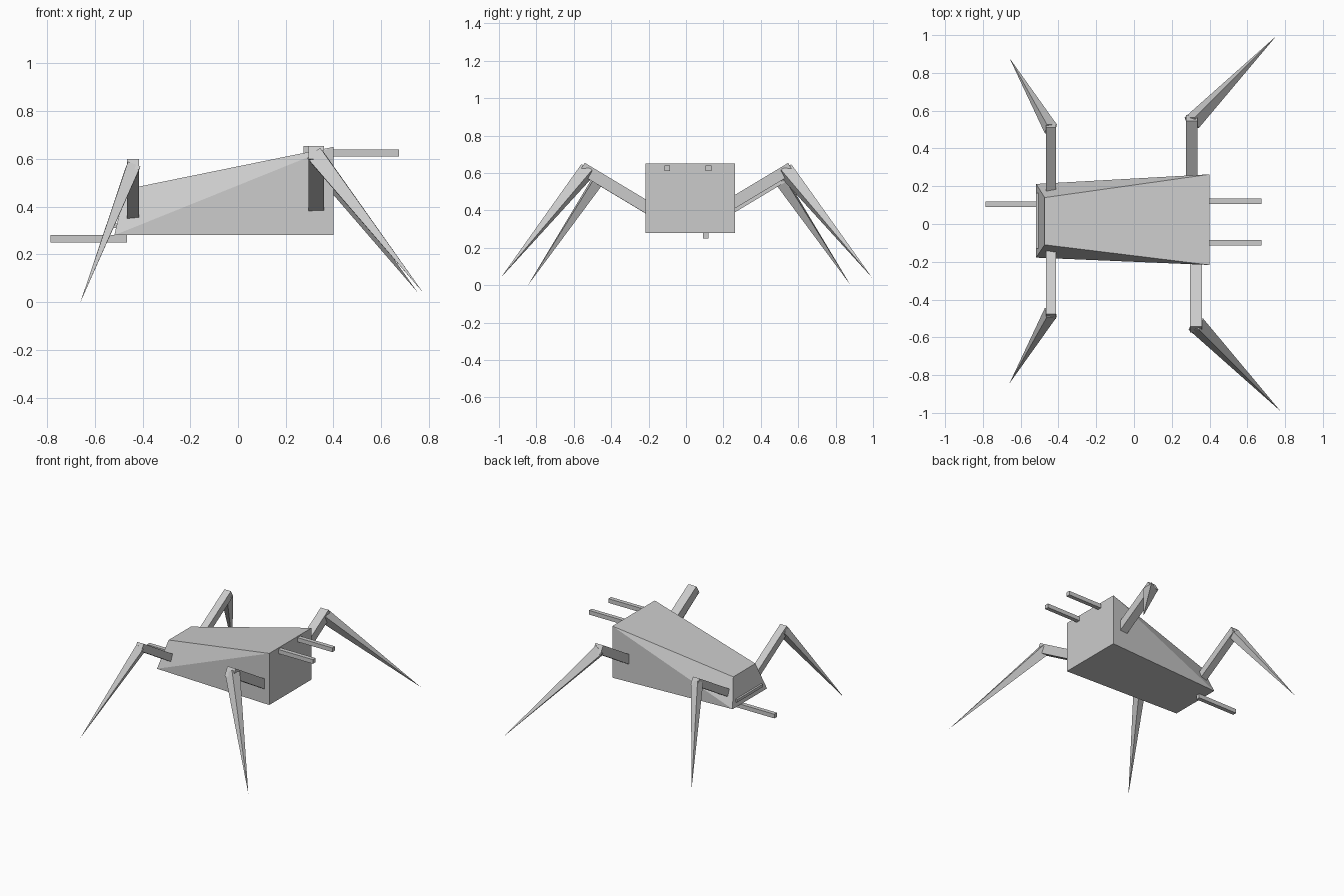
import bpy
import bmesh
from mathutils import Vector

cube = bpy.data.objects.get("Cube")
if cube:
    bpy.data.objects.remove(cube, do_unlink=True)

grey = bpy.data.materials.new("plain_grey")
grey.use_nodes = True
colour = (0.6, 0.6, 0.6, 1)
grey.diffuse_color = colour
grey.node_tree.nodes["Principled BSDF"].inputs["Base Color"].default_value = colour


def hull(name, points):
    """Convex part from its corner points."""
    bm = bmesh.new()
    for p in points:
        bm.verts.new(p)
    bmesh.ops.convex_hull(bm, input=bm.verts)
    bmesh.ops.dissolve_limit(bm, angle_limit=0.01, verts=bm.verts, edges=bm.edges)
    bmesh.ops.recalc_face_normals(bm, faces=bm.faces)
    mesh = bpy.data.meshes.new(name)
    bm.to_mesh(mesh)
    bm.free()
    mesh.materials.append(grey)
    obj = bpy.data.objects.new(name, mesh)
    bpy.context.collection.objects.link(obj)
    return obj


def box(name, xs, ys, zs):
    return hull(name, [(x, y, z) for x in xs for y in ys for z in zs])


def square(centre, a, b, half):
    return [centre + a * i * half + b * j * half for i in (-1, 1) for j in (-1, 1)]


# Tapered body with a sloping roof and a leaning narrow end
hull("body", [(x, y, z) for x, ys, z in (
    (-0.518, (-0.178, 0.212), 0.28), (-0.473, (-0.11, 0.14), 0.472),
    (0.40, (-0.217, 0.263), 0.28), (0.40, (-0.217, 0.263), 0.65)) for y in ys])

# Slim bar across the narrow end
box("end_bar", (-0.52, -0.49), (-0.13, 0.165), (0.31, 0.33))

# Two rods at the wide end, one beneath the narrow end
for side, y in (("left", 0.12), ("right", -0.10)):
    box("upper_rod_" + side, (0.36, 0.675), (y - 0.015, y + 0.015), (0.61, 0.64))
box("lower_rod", (-0.785, -0.465), (0.09, 0.12), (0.25, 0.28))


def leg(name, x, side, end_y, end_z, half, root_y, tip):
    """Square arm rising outward, then a spike down to the ground."""
    along = Vector((0, side * 0.857, 0.515))
    across = Vector((1, 0, 0))
    up = along.cross(across)
    end = Vector((x, side * end_y, end_z))
    root = end - along * ((end_y - root_y) / 0.857)
    hull(name + "_arm", square(root, across, up, half) + square(end, across, up, half))
    # Spike base is square to its axis, one edge lying in the xz plane
    knee = end - along * half
    tip = Vector(tip)
    d = (tip - knee).normalized()
    a = Vector((-d.z, 0, d.x)).normalized()
    b = d.cross(a)
    hull(name + "_spike", square(knee, a, b, half * 1.08) + [tip])


leg("wide_end_right_leg", 0.328, -1, 0.558, 0.627, 0.032, 0.17, (0.775, -0.99, 0.04))
leg("wide_end_left_leg", 0.305, 1, 0.562, 0.627, 0.031, 0.21, (0.753, 0.995, 0.04))
leg("narrow_end_right_leg", -0.44, -1, 0.49, 0.578, 0.026, 0.12, (-0.66, -0.845, 0.0))
leg("narrow_end_left_leg", -0.44, 1, 0.525, 0.578, 0.026, 0.15, (-0.66, 0.88, 0.0))
